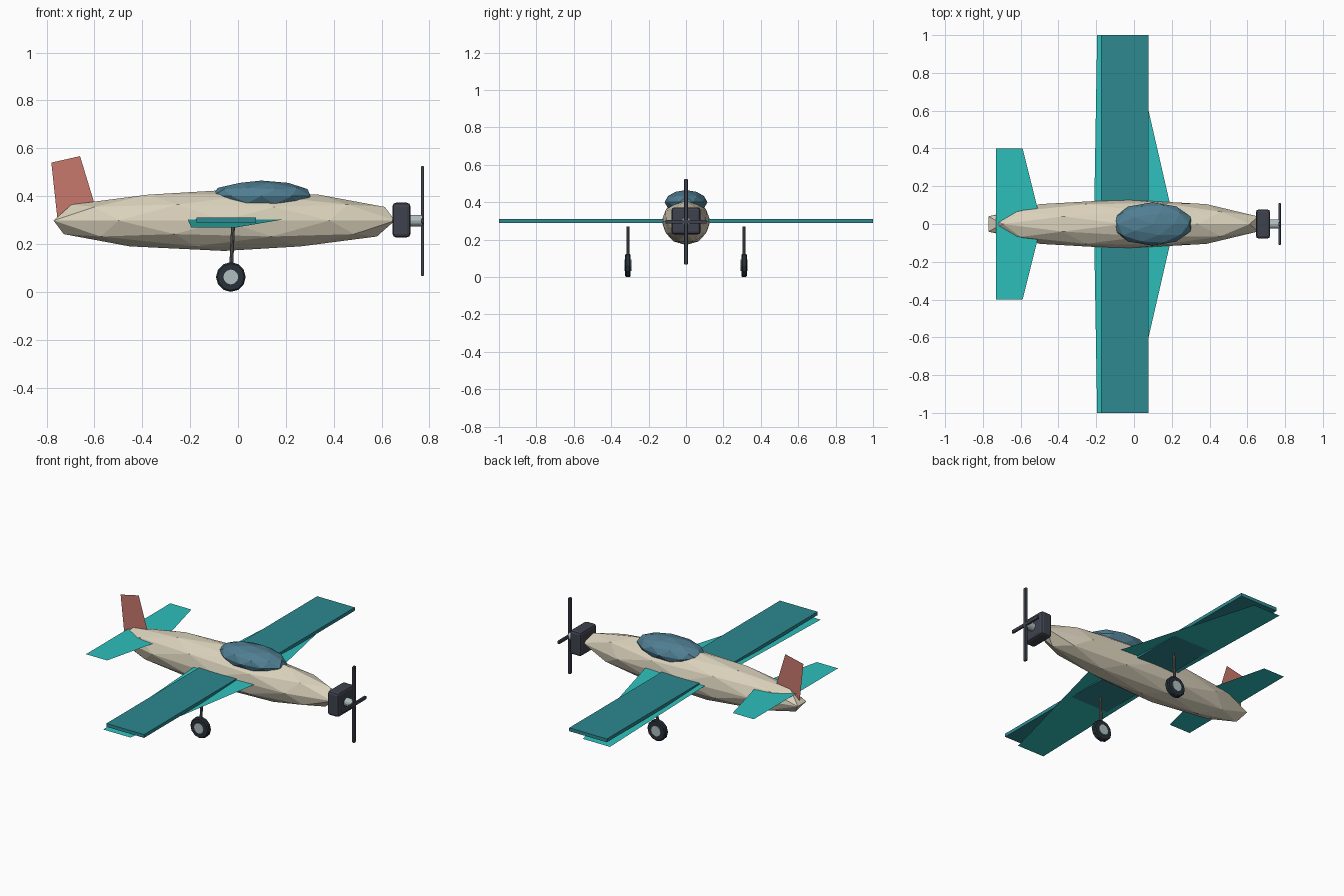
import bpy
import math
from mathutils import Vector

cube = bpy.data.objects.get("Cube")
if cube:
    bpy.data.objects.remove(cube, do_unlink=True)


def material(name, r, g, b):
    m = bpy.data.materials.new(name)
    m.use_nodes = True
    m.diffuse_color = (r, g, b, 1)
    node = next(n for n in m.node_tree.nodes if n.type == "BSDF_PRINCIPLED")
    node.inputs["Base Color"].default_value = (r, g, b, 1)
    return m


cream = material("cream", .70, .64, .50)
teal = material("light teal", .027, .52, .50)
deep_teal = material("deep teal", .026, .25, .28)
glass = material("canopy blue", .08, .21, .29)
charcoal = material("charcoal", .05, .055, .075)
rubber = material("tyre black", .02, .03, .04)
silver = material("silver", .43, .51, .52)
red = material("fin red", .58, .19, .15)
steel = material("steel grey", .12, .12, .12)


def finish(name, mat):
    ob = bpy.context.object
    ob.name = name
    ob.data.materials.append(mat)
    bpy.ops.object.transform_apply(location=False, rotation=True, scale=True)
    return ob


def ellipsoid(name, mat, centre, radii):
    bpy.ops.mesh.primitive_ico_sphere_add(subdivisions=2, radius=1, location=centre)
    bpy.context.object.scale = radii
    return finish(name, mat)


def box(name, mat, centre, size, bevel=0):
    bpy.ops.mesh.primitive_cube_add(size=1, location=centre)
    bpy.context.object.scale = size
    ob = finish(name, mat)
    if bevel:
        mod = ob.modifiers.new("rounded edges", "BEVEL")
        mod.width = bevel
        mod.segments = 2
    return ob


def rod(name, mat, start, end, radius, sides=12, bevel=0):
    start, end = Vector(start), Vector(end)
    axis = end - start
    bpy.ops.mesh.primitive_cylinder_add(vertices=sides, radius=radius, depth=axis.length,
                                        location=(start + end) / 2)
    bpy.context.object.rotation_euler = axis.to_track_quat("Z", "Y").to_euler()
    ob = finish(name, mat)
    if bevel:
        mod = ob.modifiers.new("rounded edges", "BEVEL")
        mod.width = bevel
        mod.limit_method = "ANGLE"
        mod.angle_limit = math.radians(60)
    return ob


def sheet(name, mat, outline):
    mesh = bpy.data.meshes.new(name)
    mesh.from_pydata(outline, [], [range(len(outline))])
    mesh.materials.append(mat)
    ob = bpy.data.objects.new(name, mesh)
    bpy.context.collection.objects.link(ob)
    return ob


# Body and canopy
ellipsoid("fuselage", cream, (-.0575, 0, .298), (.75, .13, .127))
ellipsoid("canopy", glass, (.098, 0, .40), (.2155, .115, .065))

# Wing slab, with a tapered drooping sheet beneath it on each side
box("wing", deep_teal, (-.049, 0, .30), (.25, 2, .02))
lower_wing = sheet("lower_wing", teal, [(-.212, 0, .307), (.215, 0, .307),
                                        (-.015, 1, .268), (-.195, 1, .268)])
lower_wing.modifiers.new("both sides", "MIRROR").use_axis = (False, True, False)

# Tail surfaces
tailplane = sheet("tailplane", teal, [(-.73, 0, .348), (-.49, 0, .348),
                                      (-.59, .4, .348), (-.73, .4, .348)])
tailplane.modifiers.new("both sides", "MIRROR").use_axis = (False, True, False)
sheet("tail_fin", red, [(-.755, 0, .31), (-.585, 0, .32),
                        (-.66, 0, .567), (-.78, 0, .54)])

# Engine block, shaft and crossed propeller blades
box("engine_block", charcoal, (.683, 0, .30), (.075, .155, .145), .015)
rod("propeller_shaft", silver, (.70, 0, .298), (.77, 0, .298), .024)
box("long_blade", charcoal, (.771, 0, .296), (.014, .02, .458), .004)
box("short_blade", charcoal, (.771, 0, .296), (.014, .22, .02), .004)

# Landing gear
for side, s in (("right", -1), ("left", 1)):
    y = s * .311
    rod(side + "_strut", steel, (-.03, y, .07), (-.021, y, .27), .008, 8)
    rod(side + "_tyre", rubber, (-.03, y - .015, .062), (-.03, y + .015, .062), .062, 12, .006)
    rod(side + "_wheel_hub", silver, (-.03, y - .0185, .062), (-.03, y + .0185, .062), .031)
